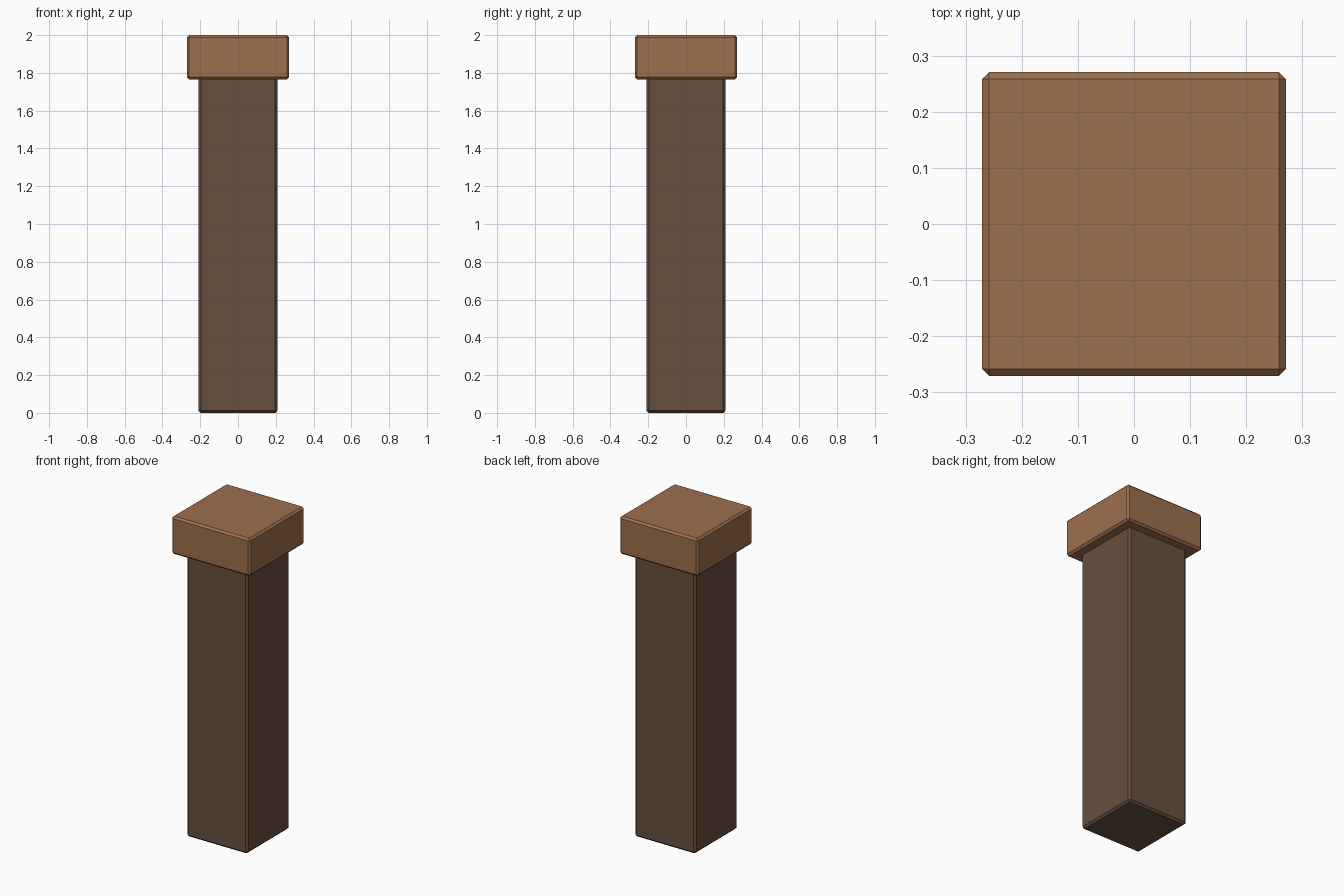
import bpy
import bmesh

if "Cube" in bpy.data.objects:
    bpy.data.objects.remove(bpy.data.objects["Cube"])


def material(name, color):
    mat = bpy.data.materials.new(name)
    mat.diffuse_color = color
    mat.use_nodes = True
    mat.node_tree.nodes["Principled BSDF"].inputs["Base Color"].default_value = mat.diffuse_color
    return mat


def chamfered_block(name, width, z0, z1, chamfer, mat):
    bm = bmesh.new()
    bmesh.ops.create_cube(bm, size=1)
    bmesh.ops.scale(bm, vec=(width, width, z1 - z0), verts=bm.verts)
    bmesh.ops.translate(bm, vec=(0, 0, (z0 + z1) / 2), verts=bm.verts)
    bmesh.ops.bevel(bm, geom=bm.edges[:], offset=chamfer, segments=1,
                    affect='EDGES')
    mesh = bpy.data.meshes.new(name)
    bm.to_mesh(mesh)
    bm.free()
    mesh.materials.append(mat)
    obj = bpy.data.objects.new(name, mesh)
    bpy.context.collection.objects.link(obj)
    return obj


dark_wood = material("dark_wood", (0.14, 0.08, 0.05, 1))
light_wood = material("light_wood", (0.34, 0.16, 0.075, 1))

# Square shaft, running just into the cap
chamfered_block("post_shaft", 0.418, 0.0, 1.785, 0.012, dark_wood)
# Wider cap block on top
chamfered_block("post_cap", 0.541, 1.765, 2.0, 0.012, light_wood)
